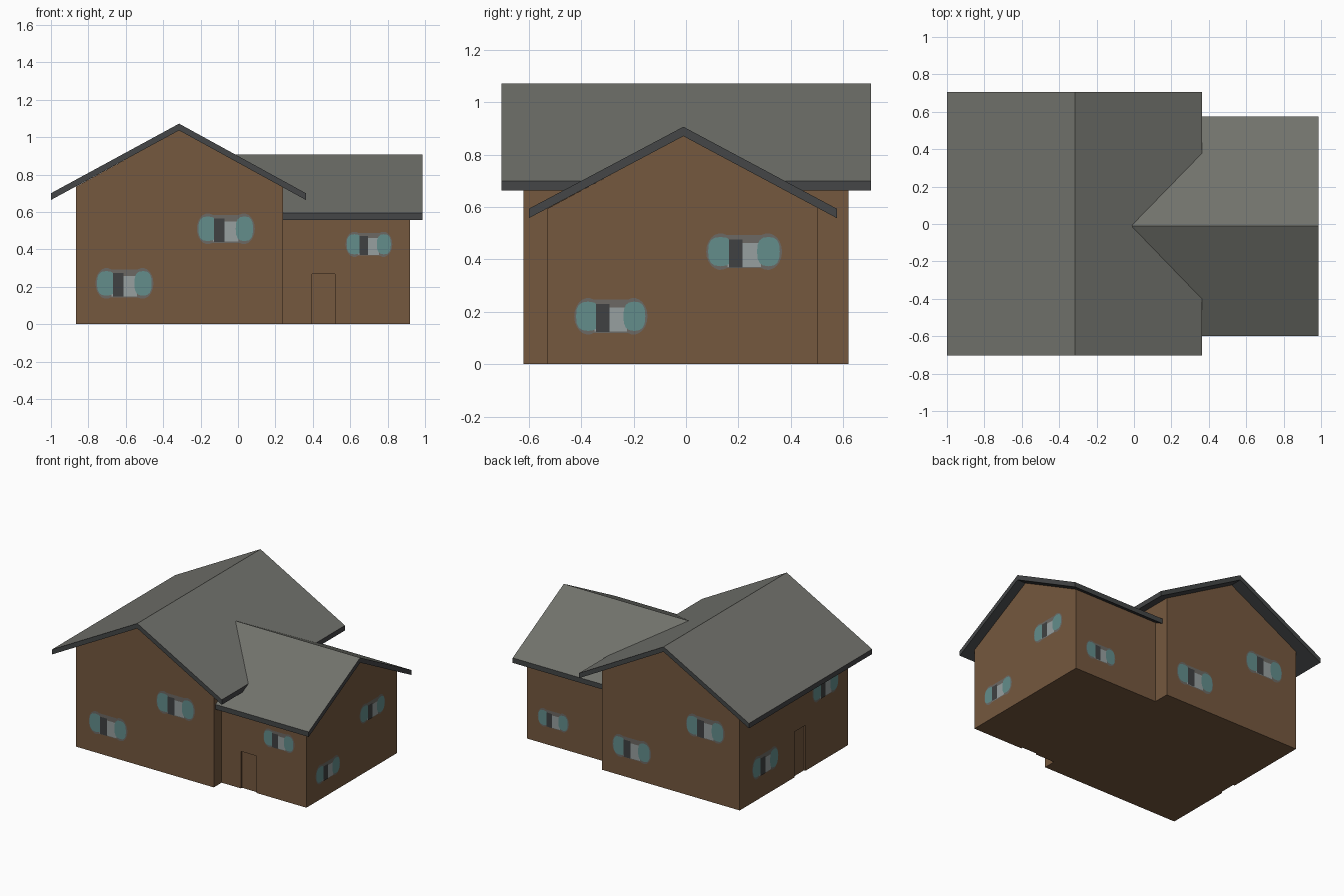
import bpy, bmesh, math
from mathutils import Vector

if "Cube" in bpy.data.objects:
    bpy.data.objects.remove(bpy.data.objects["Cube"])


def material(name, rgb):
    m = bpy.data.materials.new(name)
    m.diffuse_color = (*rgb, 1)
    m.use_nodes = True
    m.node_tree.nodes["Principled BSDF"].inputs["Base Color"].default_value = m.diffuse_color
    return m


BROWN = material("brown_wall", (0.178, 0.098, 0.049))
ROOF = material("grey_roof", (0.165, 0.168, 0.150))
TRIM = material("dark_trim", (0.058, 0.061, 0.063))
HALO = material("window_surround", (0.150, 0.140, 0.125))
TEAL = material("teal_pane", (0.125, 0.270, 0.260))
GLASS = material("pale_glass", (0.310, 0.350, 0.350))
DARK = material("dark_pane", (0.050, 0.053, 0.054))


def make(name, bm, mats):
    me = bpy.data.meshes.new(name)
    bm.to_mesh(me)
    bm.free()
    for m in mats:
        me.materials.append(m)
    ob = bpy.data.objects.new(name, me)
    bpy.context.collection.objects.link(ob)
    return ob


def loft(start, end):
    """Closed solid between two matching outlines."""
    bm = bmesh.new()
    a = [bm.verts.new(p) for p in start]
    b = [bm.verts.new(p) for p in end]
    n = len(a)
    bm.faces.new(a)
    bm.faces.new(b[::-1])
    for i in range(n):
        bm.faces.new((a[i], b[i], b[(i + 1) % n], a[(i + 1) % n]))
    bmesh.ops.recalc_face_normals(bm, faces=bm.faces)
    bm.normal_update()
    return bm


def roof(name, start, end):
    bm = loft(start, end)
    for f in bm.faces:          # upward slopes are roofing, the rest is trim
        f.material_index = 0 if f.normal.z > 0.3 else 1
    return make(name, bm, [ROOF, TRIM])


# Walls: gabled prisms
main = [(-0.865, 0), (0.24, 0), (0.24, 0.733), (-0.315, 1.037), (-0.865, 0.736)]
main_walls = make("main_walls", loft([(x, -0.62, z) for x, z in main],
                                     [(x, 0.62, z) for x, z in main]), [BROWN])
wing = [(-0.53, 0), (0.505, 0), (0.505, 0.597), (-0.01, 0.872), (-0.53, 0.594)]
wing_walls = make("wing_walls", loft([(0.2, y, z) for y, z in wing],
                                     [(0.92, y, z) for y, z in wing]), [BROWN])

# Roofs: bent slabs, the wing slab tapers back under the main roof
T = 0.036
top = [(-1.0, 0.70), (-0.315, 1.072), (0.363, 0.70)]
prof = top + [(x, z - T) for x, z in top[::-1]]
roof("main_roof", [(x, -0.704, z) for x, z in prof],
     [(x, 0.707, z) for x, z in prof])
top = [(-0.60, 0.594), (-0.01, 0.907), (0.576, 0.594)]
prof = top + [(y, z - T) for y, z in top[::-1]]
inner = [-0.01 + 0.23 * abs(y + 0.01) / 0.59 for y, z in prof]
roof("wing_roof", [(x, y, z) for x, (y, z) in zip(inner, prof)],
     [(0.987, y, z) for y, z in prof])


# Doors: shallow recesses in the walls
def door(walls, lo, hi):
    c = [(lo[0], lo[1]), (hi[0], lo[1]), (hi[0], hi[1]), (lo[0], hi[1])]
    cutter = make("door_cutter", loft([(x, y, lo[2]) for x, y in c],
                                      [(x, y, hi[2]) for x, y in c]), [BROWN])
    cutter.hide_render = True
    mod = walls.modifiers.new("door", 'BOOLEAN')
    mod.object = cutter
    mod.operation = 'DIFFERENCE'
    mod.solver = 'EXACT'
    bpy.context.view_layer.objects.active = walls
    bpy.ops.object.modifier_apply(modifier=mod.name)
    bpy.data.objects.remove(cutter)


door(wing_walls, (0.395, -0.6, -0.1), (0.518, -0.518, 0.268))
door(main_walls, (-0.95, -0.135, -0.1), (-0.853, -0.005, 0.33))


# Windows: thin layered plates, in units of window width and height
def arc(cx, cy, rx, ry, a0, a1, n):
    return [(cx + rx * math.cos(math.radians(a0 + (a1 - a0) * i / n)),
             cy + ry * math.sin(math.radians(a0 + (a1 - a0) * i / n)))
            for i in range(n + 1)]


def rect(u0, v0, u1, v1):
    return [(u0, v0), (u1, v0), (u1, v1), (u0, v1)]


def blob(cx, rx, ry):
    """Rounded upright pane."""
    return [(cx + rx * math.copysign(abs(c) ** 0.75, c),
             ry * math.copysign(abs(s) ** 0.75, s))
            for c, s in ((math.cos(i * math.pi / 8), math.sin(i * math.pi / 8))
                         for i in range(16))]


LAYERS = [
    (arc(0.31, 0, 0.19, 0.5, -115, 115, 14) + arc(-0.31, 0, 0.19, 0.5, 65, 295, 14), 0),
    (rect(-0.22, -0.42, 0.22, 0.24), 2),
    (blob(-0.31, 0.165, 0.40), 1),
    (blob(0.32, 0.15, 0.40), 1),
    (rect(-0.20, -0.43, -0.02, 0.33), 3),
]


def window(name, centre, right, w, h):
    right, up = Vector(right), Vector((0, 0, 1))
    out = right.cross(up)
    bm = bmesh.new()
    for i, (pts, mat) in enumerate(LAYERS):
        base = Vector(centre) + out * (0.0015 + 0.0012 * i)
        f = bm.faces.new([bm.verts.new(base + right * u * w + up * v * h)
                          for u, v in pts])
        f.material_index = mat
    make(name, bm, [HALO, TEAL, GLASS, DARK])


FRONT, BACK, RIGHT, LEFT = (1, 0, 0), (-1, 0, 0), (0, 1, 0), (0, -1, 0)
window("front_low_window", (-0.607, -0.62, 0.218), FRONT, 0.31, 0.165)
window("front_high_window", (-0.065, -0.62, 0.51), FRONT, 0.31, 0.165)
window("wing_front_window", (0.70, -0.53, 0.427), FRONT, 0.25, 0.135)
window("right_low_window", (0.92, -0.287, 0.183), RIGHT, 0.28, 0.14)
window("right_high_window", (0.92, 0.222, 0.43), RIGHT, 0.29, 0.14)
window("back_low_window", (0.0, 0.62, 0.215), BACK, 0.31, 0.165)
window("back_high_window", (-0.59, 0.62, 0.52), BACK, 0.31, 0.165)
window("wing_back_window", (0.71, 0.505, 0.19), BACK, 0.25, 0.135)
window("left_low_window", (-0.865, 0.33, 0.235), LEFT, 0.30, 0.165)
window("left_high_window", (-0.865, -0.36, 0.53), LEFT, 0.30, 0.165)
